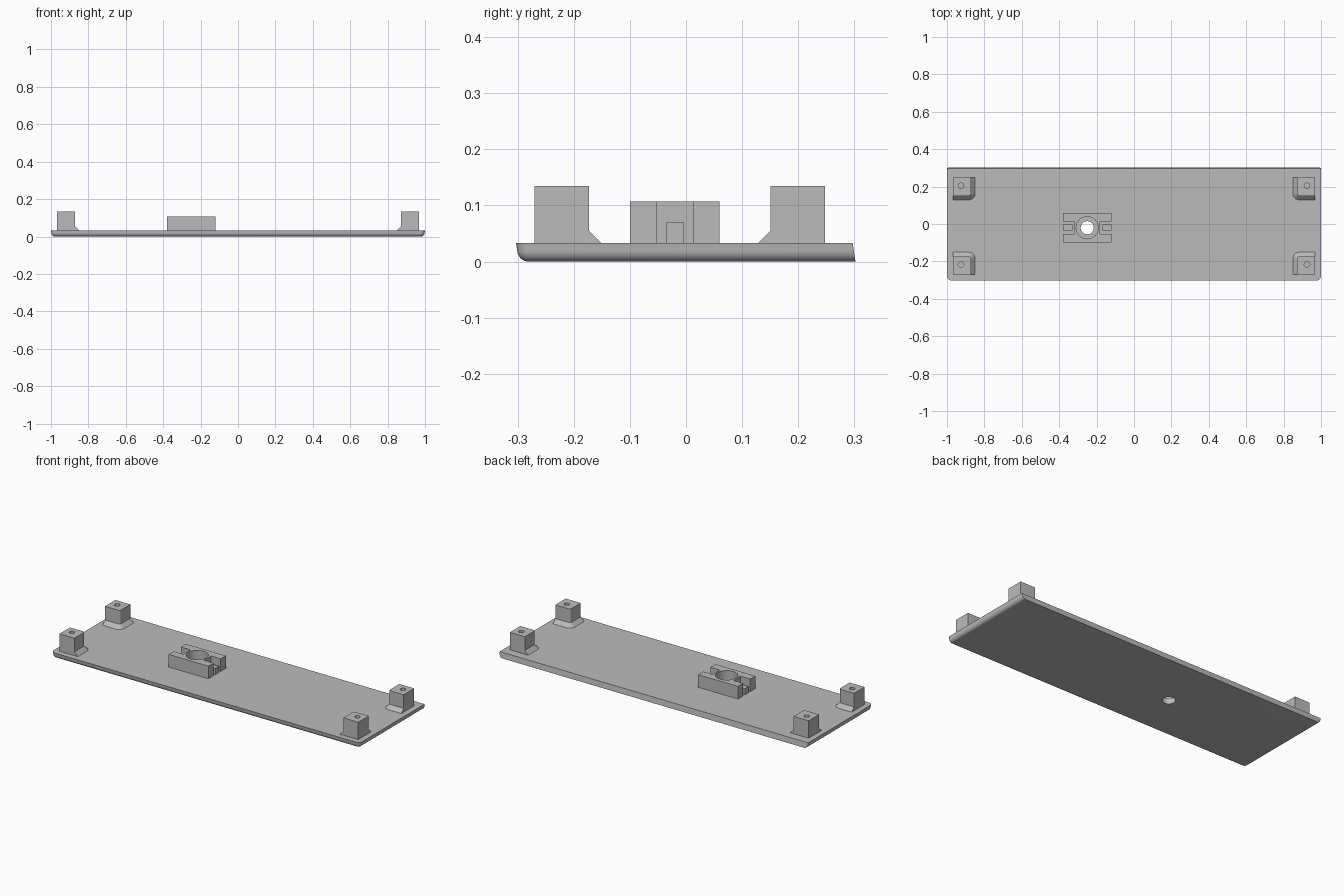
import bpy, bmesh, math

if "Cube" in bpy.data.objects:
    bpy.data.objects.remove(bpy.data.objects["Cube"], do_unlink=True)

grey = bpy.data.materials.new("plain grey")
grey.use_nodes = True
colour = (0.5, 0.5, 0.5, 1)
grey.diffuse_color = colour
grey.node_tree.nodes["Principled BSDF"].inputs["Base Color"].default_value = colour

TOP = 0.033  # upper face of the plate


def loft(name, rings):
    """Closed solid through stacked rings of equal point count."""
    bm = bmesh.new()
    loops = [[bm.verts.new(p) for p in ring] for ring in rings]
    n = len(loops[0])
    for low, high in zip(loops, loops[1:]):
        for i in range(n):
            j = (i + 1) % n
            bm.faces.new((low[i], low[j], high[j], high[i]))
    bm.faces.new(loops[0][::-1])
    bm.faces.new(loops[-1])
    bmesh.ops.recalc_face_normals(bm, faces=bm.faces)
    mesh = bpy.data.meshes.new(name)
    bm.to_mesh(mesh)
    bm.free()
    mesh.materials.append(grey)
    ob = bpy.data.objects.new(name, mesh)
    bpy.context.collection.objects.link(ob)
    return ob


def box(name, x0, x1, y0, y1, z0, z1):
    return loft(name, [[(x0, y0, z), (x1, y0, z), (x1, y1, z), (x0, y1, z)]
                       for z in (z0, z1)])


def cylinder(name, x, y, r, z0, z1, sides=40):
    turn = [math.tau * i / sides for i in range(sides)]
    return loft(name, [[(x + r * math.cos(a), y + r * math.sin(a), z) for a in turn]
                       for z in (z0, z1)])


def cut(ob, cutter):
    """Subtract the cutter, then discard it."""
    mod = ob.modifiers.new("cut", "BOOLEAN")
    mod.operation, mod.solver, mod.object = "DIFFERENCE", "EXACT", cutter
    bpy.context.view_layer.objects.active = ob
    bpy.ops.object.modifier_apply(modifier=mod.name)
    bpy.data.objects.remove(cutter, do_unlink=True)


def smooth(ob):
    bpy.ops.object.select_all(action="DESELECT")
    ob.select_set(True)
    bpy.context.view_layer.objects.active = ob
    bpy.ops.object.shade_smooth_by_angle(angle=math.radians(35))


def arc(cx, cy, r, start, end, steps=8):
    span = [math.radians(start + (end - start) * i / steps) for i in range(steps + 1)]
    return [(cx + r * math.cos(a), cy + r * math.sin(a)) for a in span]


# Plate: rounded under the front and ends, leaning straight back edge
def plate_ring(inset, z):
    back = 0.302 - 0.15 * z
    r, cx, cy = 0.026 - inset, 0.974, -0.277
    outline = arc(-cx, cy, r, 180, 270) + arc(cx, cy, r, 270, 360)
    outline += [(1 - inset, back), (inset - 1, back)]
    return [(x, y, z) for x, y in outline]


profile = [(0.022 - 0.02 * math.sin(math.radians(a)),
            0.022 - 0.022 * math.cos(math.radians(a))) for a in range(0, 91, 10)]
plate = loft("base_plate", [plate_ring(d, z) for d, z in profile + [(0, TOP)]])

# Socket block with a round seat and a slot with a tongue at each end
SX, SY = -0.25, -0.02
socket = box("socket_block", SX - 0.129, SX + 0.129, SY - 0.08, SY + 0.08, TOP - 0.002, 0.107)
cut(socket, cylinder("seat_cutter", SX, SY, 0.059, TOP, 0.2))
for side in (-1, 1):
    a, b = sorted((SX + side * 0.067, SX + side * 0.2))
    cut(socket, box("slot_cutter", a, b, SY - 0.033, SY + 0.033, TOP, 0.2))
    a, b = sorted((SX + side * 0.079, SX + side * 0.129))
    box("left_tongue" if side > 0 else "right_tongue",
        a, b, SY - 0.016, SY + 0.016, TOP - 0.002, 0.07)

# Through hole
for part in (plate, socket):
    cut(part, cylinder("hole_cutter", SX, SY, 0.035, -0.1, 0.3))
    smooth(part)


# Corner posts: square outside, inner corner rounded with a sloped foot
def post(name, sx, sy, y_out, y_in):
    x_out, x_in, r = 0.968, 0.871, 0.012

    def ring(flare, z):
        mid = (x_in + r, abs(y_in) + r)
        corner = arc(mid[0], mid[1], r + flare, 180, 270)
        outline = corner + [(x_out, abs(y_in) - flare), (x_out, abs(y_out)),
                            (x_in - flare, abs(y_out))]
        return [(sx * x, sy * y, z) for x, y in outline]

    ob = loft(name, [ring(0.022, TOP - 0.002), ring(0.022, TOP),
                     ring(0, 0.055), ring(0, 0.135)])
    cut(ob, cylinder("screw_cutter", sx * 0.925, (y_out + y_in) / 2 + 0.005,
                     0.015, 0.06, 0.3, 24))
    smooth(ob)


for sx, side in ((-1, "right"), (1, "left")):
    post("front_" + side + "_post", sx, -1, -0.27, -0.173)
    post("back_" + side + "_post", sx, 1, 0.248, 0.151)
